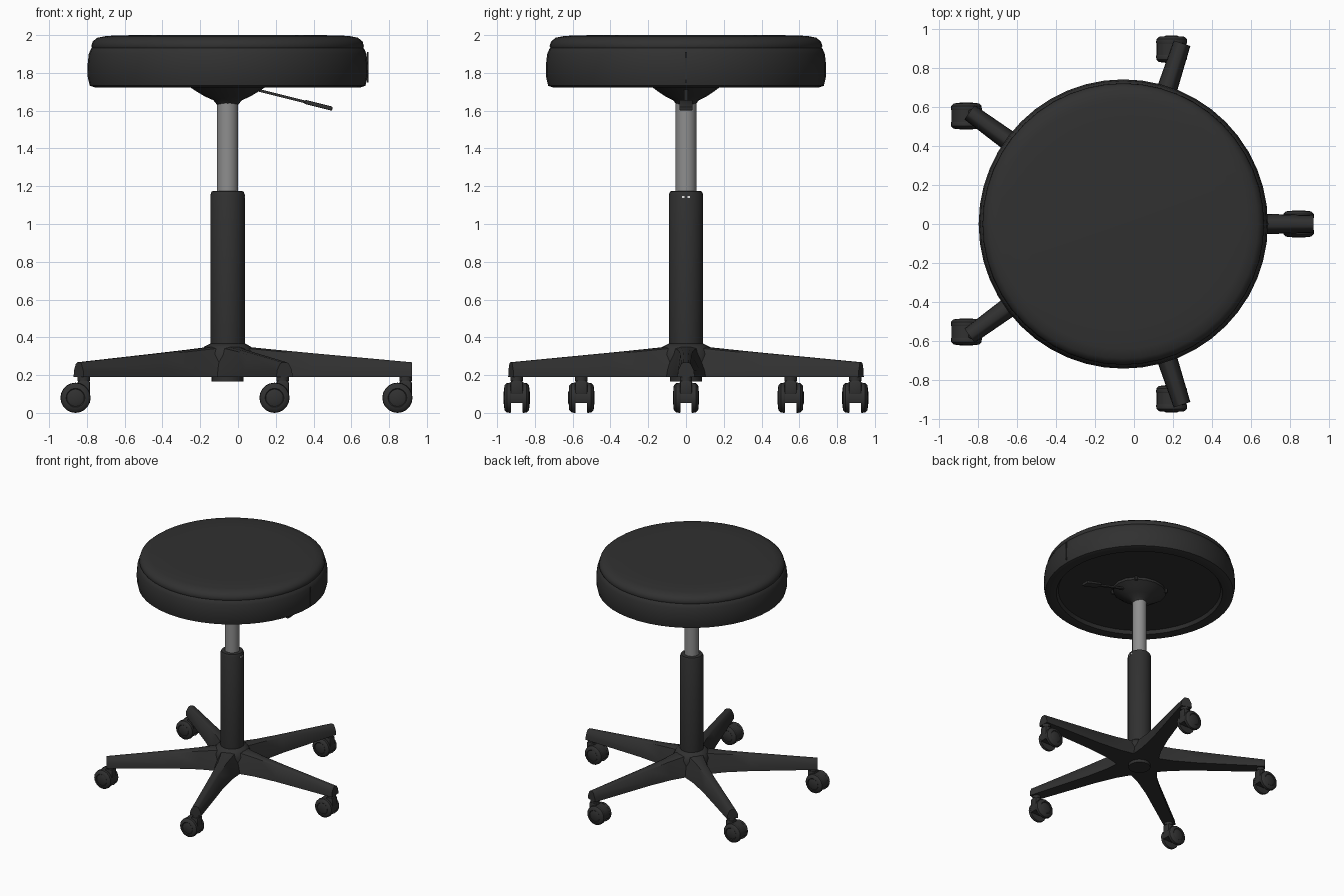
import bpy, bmesh, math
from mathutils import Matrix, Vector

cube = bpy.data.objects.get("Cube")
if cube:
    bpy.data.objects.remove(cube)

CX = -0.055  # column axis
AXIS = Matrix.Translation((CX, 0, 0))


def material(name, v):
    m = bpy.data.materials.new(name)
    m.use_nodes = True
    m.diffuse_color = (v, v, v, 1)
    bsdf = m.node_tree.nodes["Principled BSDF"]
    bsdf.inputs["Base Color"].default_value = (v, v, v, 1)
    bsdf.inputs["Roughness"].default_value = 0.6
    return m


BLACK = material("black", 0.03)
STEEL = material("grey steel", 0.27)
WHITE = material("white", 0.8)


def finish(bm, name, mat, matrix, angle=35):
    bmesh.ops.remove_doubles(bm, verts=bm.verts, dist=1e-5)
    bmesh.ops.recalc_face_normals(bm, faces=bm.faces)
    bm.transform(matrix)
    mesh = bpy.data.meshes.new(name)
    bm.to_mesh(mesh)
    bm.free()
    mesh.materials.append(mat)
    ob = bpy.data.objects.new(name, mesh)
    bpy.context.collection.objects.link(ob)
    bpy.ops.object.select_all(action="DESELECT")
    ob.select_set(True)
    bpy.context.view_layer.objects.active = ob
    bpy.ops.object.shade_smooth_by_angle(angle=math.radians(angle))
    return ob


def loft(rings, name, mat, matrix, angle=35):
    """Skin a list of equal-length point rings and cap both ends."""
    bm = bmesh.new()
    rows = [[bm.verts.new(p) for p in ring] for ring in rings]
    n = len(rows[0])
    for a, b in zip(rows, rows[1:]):
        for i in range(n):
            j = (i + 1) % n
            bm.faces.new((a[i], a[j], b[j], b[i]))
    bm.faces.new(rows[0])
    bm.faces.new(rows[-1])
    return finish(bm, name, mat, matrix, angle)


def lathe(profile, name, mat, matrix=AXIS, sides=24, angle=35, squash=1):
    turns = [2 * math.pi * i / sides for i in range(sides)]
    rings = [[(r * math.cos(t), r * squash * math.sin(t), z) for t in turns]
             for r, z in profile]
    return loft(rings, name, mat, matrix, angle)


def box(size, name, mat, matrix, bevel=0.0):
    bm = bmesh.new()
    bmesh.ops.create_cube(bm, size=1, matrix=Matrix.Diagonal((*size, 1)))
    if bevel:
        bmesh.ops.bevel(bm, geom=bm.edges[:], offset=bevel, segments=2,
                        profile=0.5, affect="EDGES")
    return finish(bm, name, mat, matrix)


# Padded seat with a seam near the top and a recessed underside
lathe([(0.63, 1.755), (0.645, 1.728), (0.70, 1.722), (0.73, 1.732),
       (0.741, 1.78), (0.742, 1.84), (0.735, 1.90), (0.724, 1.926),
       (0.718, 1.932), (0.722, 1.942), (0.714, 1.967), (0.69, 1.986),
       (0.64, 1.996), (0.50, 2.0)],
      "seat_cushion", BLACK, sides=48, angle=50)
box((0.006, 0.008, 0.16), "seat_cover_seam", BLACK,
    Matrix.Translation((CX + 0.742, 0, 1.83)))

# Tilted tray below the seat
lathe([(0.055, 1.63), (0.075, 1.655), (0.12, 1.675), (0.17, 1.705),
       (0.215, 1.735), (0.215, 1.757)],
      "seat_mount", BLACK, sides=16, squash=0.9)
for sx in (-1, 1):
    for sy in (-1, 1):
        lathe([(0.014, 1.725), (0.014, 1.757)], "mount_bolt", BLACK,
              Matrix.Translation((CX + sx * 0.15, sy * 0.14, 0)), sides=8)

# Height lever: thin rod and flat handle along one slope
start, end = Vector((0.04, 0, 1.725)), Vector((0.5, 0, 1.61))
tilt = math.atan2(start.z - end.z, end.x - start.x)
length = (end - start).length


def on_lever(t):
    return Matrix.Translation(start.lerp(end, t)) @ Matrix.Rotation(tilt, 4, "Y")


box((length * 0.7, 0.02, 0.014), "lever_rod", BLACK, on_lever(0.35))
box((length * 0.32, 0.07, 0.022), "lever_handle", BLACK, on_lever(0.84), 0.006)

# Gas lift
lathe([(0.056, 1.1), (0.056, 1.66)], "gas_piston", STEEL)
lathe([(0.085, 0.165), (0.085, 0.3), (0.091, 0.34), (0.091, 1.155),
       (0.084, 1.173), (0.06, 1.175)], "column_sleeve", BLACK)
for s in (-1, 1):
    box((0.006, 0.012, 0.012), "sleeve_dot", WHITE,
        Matrix.Translation((CX + 0.09, s * 0.014, 1.143)))

# Star base hub
lathe([(0.10, 0.19), (0.14, 0.195), (0.145, 0.31), (0.125, 0.35),
       (0.09, 0.368)], "base_hub", BLACK, sides=20, angle=50)

# Leg stations: distance, half top width, half bottom width, top height
STATIONS = [(0.04, 0.07, 0.12, 0.358), (0.14, 0.05, 0.105, 0.346),
            (0.26, 0.036, 0.078, 0.334), (0.45, 0.03, 0.06, 0.316),
            (0.975, 0.025, 0.045, 0.268)]


def leg_ring(x, top, low, z):
    half = [(low, 0.19), (low * 0.93, 0.225), (top, z - 0.008), (top * 0.5, z)]
    return ([(x, y, h) for y, h in half]
            + [(x, -y, h) for y, h in reversed(half)])


def caster(pos):
    """Twin-wheel caster, rolling along x and trailing its stem."""
    stem = Matrix.Translation(pos)
    hub = Matrix.Translation(pos + Vector((-0.043, 0, 0.08)))
    lathe([(0.022, 0.12), (0.022, 0.168), (0.033, 0.17), (0.033, 0.2)],
          "caster_stem", BLACK, stem, sides=12)
    box((0.066, 0.066, 0.075), "caster_socket", BLACK,
        stem @ Matrix.Translation((0, 0, 0.133)), 0.01)
    for side in (-1, 1):
        turn = Matrix.Rotation(-side * math.pi / 2, 4, "X")
        lathe([(0.078, 0.03), (0.08, 0.034), (0.078, 0.052), (0.066, 0.064),
               (0.05, 0.067), (0.046, 0.063), (0.03, 0.07)],
              "caster_wheel", BLACK, hub @ turn, sides=20)
    # Curved hood filling the upper gap between the wheels
    arc = [math.radians(-20 + 220 * i / 14) for i in range(15)]
    loft([[(0.077 * math.cos(a), y, 0.077 * math.sin(a)) for a in arc]
          for y in (-0.035, 0.035)], "caster_hood", BLACK, hub)


for i in range(5):
    spin = Matrix.Rotation(math.radians(72 * i), 4, "Z")
    loft([leg_ring(*s) for s in STATIONS], "base_leg", BLACK, AXIS @ spin, 40)
    caster(AXIS @ spin @ Vector((0.942, 0, 0)))
